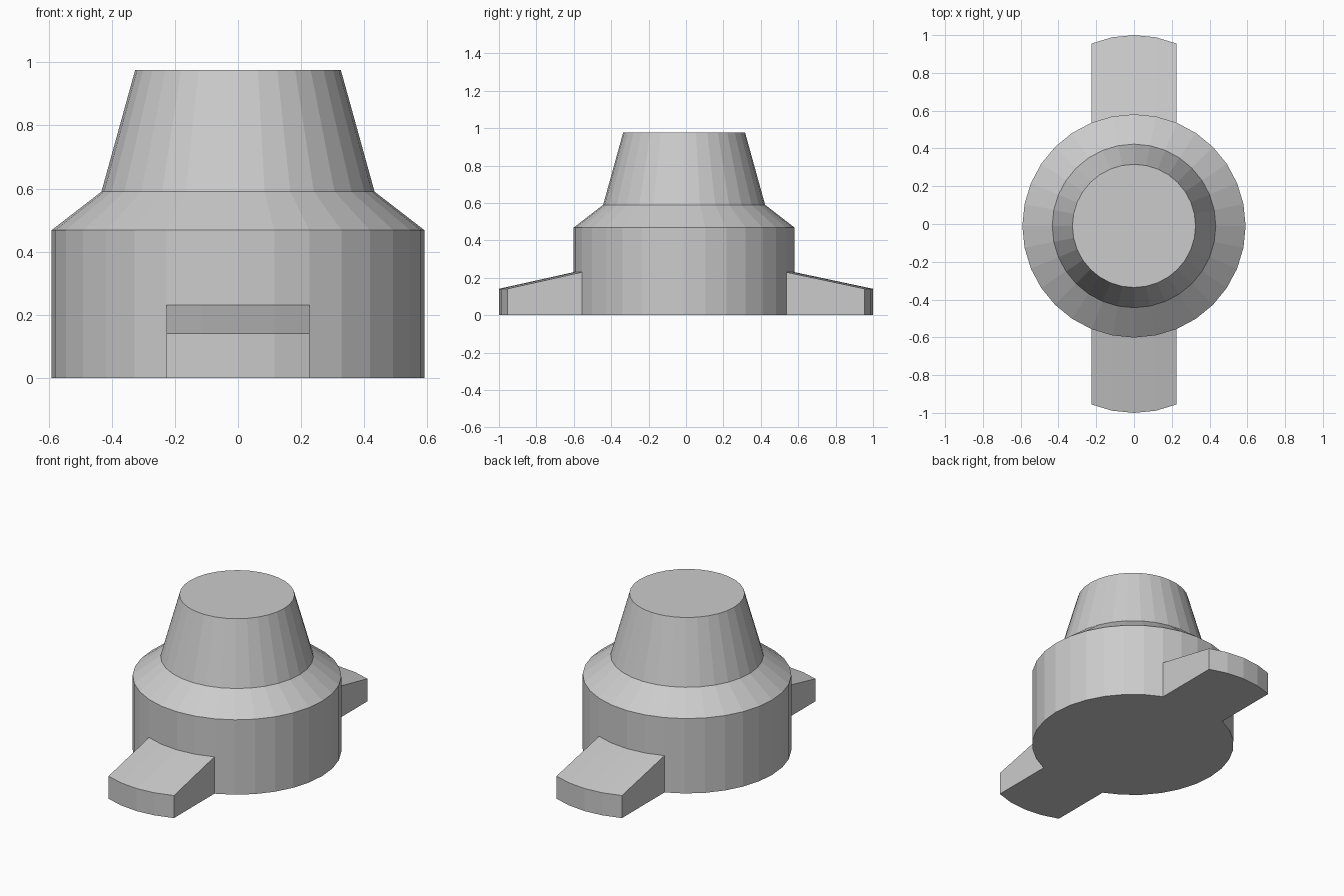
import bpy, bmesh
from math import sin, cos, tau

if "Cube" in bpy.data.objects:
    bpy.data.objects.remove(bpy.data.objects["Cube"])

SIDES = 32
CY = -0.01                      # the round body sits slightly off centre
TAB_H, TAB_TIP_H = 0.23, 0.141
PROFILE = [(0.591, 0), (0.591, TAB_H), (0.591, 0.468), (0.433, 0.59), (0.326, 0.976)]

bm = bmesh.new()

# Round stepped body: one ring per profile point
rings = [[bm.verts.new((r * sin(tau * i / SIDES), CY - r * cos(tau * i / SIDES), z))
          for i in range(SIDES)] for r, z in PROFILE]
bands = []
for low, high in zip(rings, rings[1:]):
    bands.append([bm.faces.new((low[i], low[(i + 1) % SIDES],
                                high[(i + 1) % SIDES], high[i]))
                  for i in range(SIDES)])
bm.faces.new(rings[-1])
bm.faces.new(rings[0][::-1])


# Sloped tab: pull four wall faces straight out and lower the outer top edge
def add_tab(middle, side):
    wall = [bands[0][(middle + k) % SIDES] for k in (-2, -1, 0, 1)]
    out = bmesh.ops.extrude_face_region(bm, geom=wall)["geom"]
    tip = [v for v in out if isinstance(v, bmesh.types.BMVert)]
    reach = side - (CY + side * PROFILE[0][0])
    for v in tip:
        v.co.y += reach
        if v.co.z > 0.1:
            v.co.z = TAB_TIP_H
    leftover = [f for f in wall if f.is_valid]
    if leftover:
        bmesh.ops.delete(bm, geom=leftover, context='FACES_ONLY')


add_tab(0, -1)
add_tab(SIDES // 2, 1)

bmesh.ops.recalc_face_normals(bm, faces=bm.faces)
mesh = bpy.data.meshes.new("stepped_knob")
bm.to_mesh(mesh)
bm.free()
bpy.context.collection.objects.link(bpy.data.objects.new("stepped_knob_with_tabs", mesh))
